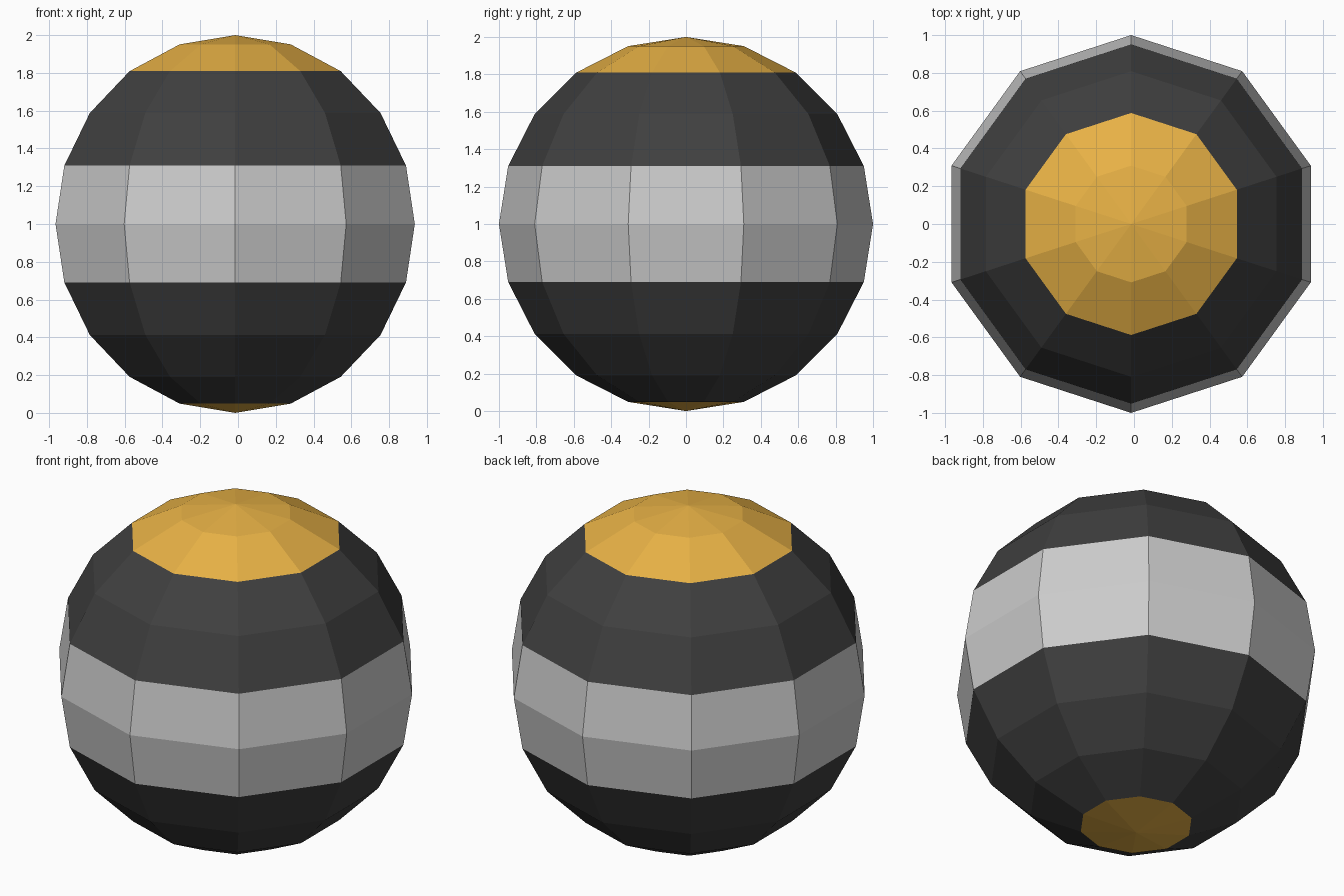
import bpy
import bmesh
from math import sin, cos, pi, radians

if "Cube" in bpy.data.objects:
    bpy.data.objects.remove(bpy.data.objects["Cube"])

SIDES = 10
STEP = radians(18)      # angle between rings, measured from the top pole
CENTRE_X = -0.015


def material(name, rgb):
    mat = bpy.data.materials.new(name)
    mat.diffuse_color = (*rgb, 1)
    mat.use_nodes = True
    mat.node_tree.nodes["Principled BSDF"].inputs["Base Color"].default_value = mat.diffuse_color
    return mat


def ring(bm, index):
    """One ten-sided ring of the ball, or a single vertex at a pole."""
    z = 1 + cos(index * STEP)
    r = sin(index * STEP)
    if index in (0, 10):
        return [bm.verts.new((CENTRE_X, 0, z))] * SIDES
    angles = [pi / 2 + 2 * pi * k / SIDES for k in range(SIDES)]
    return [bm.verts.new((CENTRE_X + r * cos(a), r * sin(a), z)) for a in angles]


def ball_section(name, first, last, mat=None):
    """Flat-shaded slice of the ball between two rings."""
    bm = bmesh.new()
    rings = [ring(bm, i) for i in range(first, last + 1)]
    for upper, lower in zip(rings, rings[1:]):
        for k in range(SIDES):
            n = (k + 1) % SIDES
            corners = [upper[k], lower[k], lower[n], upper[n]]
            bm.faces.new(list(dict.fromkeys(corners)))
    mesh = bpy.data.meshes.new(name)
    bm.to_mesh(mesh)
    bm.free()
    if mat:
        mesh.materials.append(mat)
    obj = bpy.data.objects.new(name, mesh)
    bpy.context.collection.objects.link(obj)
    return obj


orange = material("orange", (0.8, 0.44, 0.06))
black = material("black", (0.05, 0.05, 0.05))

# Coloured bands, top to bottom
ball_section("top_cap", 0, 2, orange)
ball_section("upper_band", 2, 4, black)
ball_section("middle_stripe", 4, 6)
ball_section("lower_band", 6, 9, black)
ball_section("bottom_cap", 9, 10, orange)
